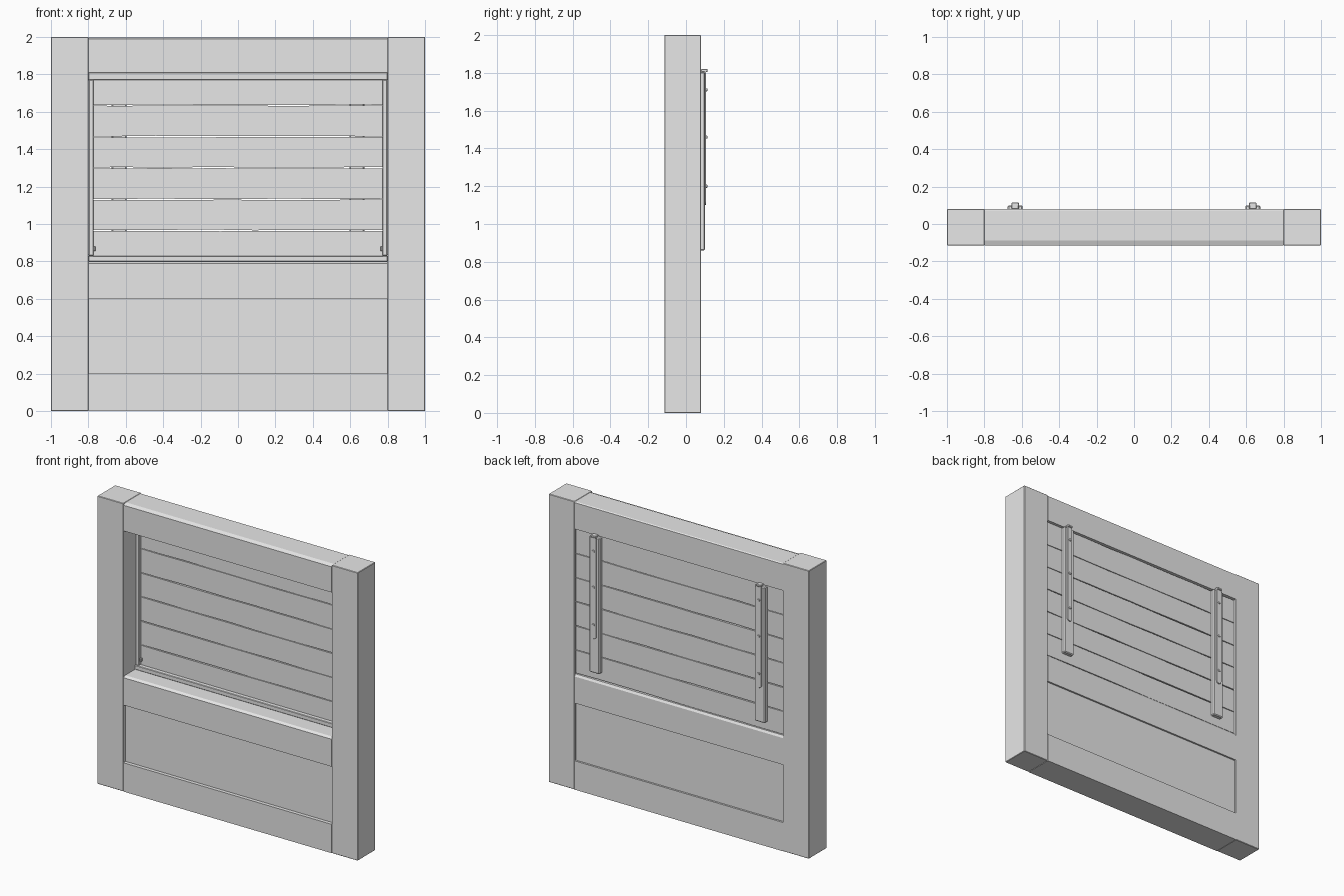
import bpy, bmesh, math, random

if "Cube" in bpy.data.objects:
    bpy.data.objects.remove(bpy.data.objects["Cube"])

random.seed(4)
mat = bpy.data.materials.new("plain grey")
mat.diffuse_color = (0.8, 0.8, 0.8, 1)
mat.use_nodes = True
mat.node_tree.nodes["Principled BSDF"].inputs["Base Color"].default_value = mat.diffuse_color
YF, YB = -0.115, 0.08      # wall front and back


def finish(name, bm, bevel=0):
    bmesh.ops.recalc_face_normals(bm, faces=bm.faces)
    me = bpy.data.meshes.new(name)
    bm.to_mesh(me)
    bm.free()
    me.materials.append(mat)
    ob = bpy.data.objects.new(name, me)
    bpy.context.collection.objects.link(ob)
    if bevel:
        m = ob.modifiers.new("bevel", 'BEVEL')
        m.width, m.segments = bevel, 1
    return ob


def prism(name, pts, axis, a, b, bevel=0):
    """Extrude a 2D outline along x (points are y,z) or along y (points are x,z)."""
    bm = bmesh.new()
    put = (lambda p, t: (t, p[0], p[1])) if axis == 'x' else (lambda p, t: (p[0], t, p[1]))
    lo = [bm.verts.new(put(p, a)) for p in pts]
    hi = [bm.verts.new(put(p, b)) for p in pts]
    bm.faces.new(lo)
    bm.faces.new(hi)
    n = len(pts)
    for i in range(n):
        j = (i + 1) % n
        bm.faces.new((lo[i], lo[j], hi[j], hi[i]))
    return finish(name, bm, bevel)


def box(name, x0, x1, y0, y1, z0, z1, bevel=0):
    return prism(name, [(x0, z0), (x1, z0), (x1, z1), (x0, z1)], 'y', y0, y1, bevel)


# timber frame: rails between two posts
for s, side in ((-1, "left"), (1, "right")):
    box(side + "_post", *sorted((s * 0.8, s)), YF, YB, 0, 2, 0.003)
box("bottom_rail", -0.8, 0.8, YF, YB, 0, 0.2)
prism("top_rail", [(YF, 1.81), (YB, 1.81), (YB, 1.993), (YB - 0.008, 1.998),
                   (YF + 0.027, 1.998), (YF, 1.988)], 'x', -0.8, 0.8)
prism("sill_rail", [(YF + 0.001, 0.6), (YB - 0.001, 0.6), (YB - 0.001, 0.785), (YB - 0.01, 0.8),
                    (YF + 0.02, 0.8), (YF + 0.001, 0.79)], 'x', -0.8, 0.8)
box("lower_panel", -0.8, 0.8, YF + 0.025, YB - 0.013, 0.2, 0.6)

# thin window frame set deep in the opening
box("window_frame_bottom", -0.8, 0.8, 0.01, 0.042, 0.8, 0.83, 0.003)
box("window_frame_top", -0.8, 0.8, 0.01, 0.042, 1.77, 1.81, 0.003)
for s, side in ((-1, "left"), (1, "right")):
    box(side + "_window_frame", *sorted((s * 0.772, s * 0.798)), 0.015, 0.042, 0.83, 1.77, 0.003)
    box(side + "_frame_catch", *sorted((s * 0.762, s * 0.772)), 0.025, 0.04, 0.855, 0.88, 0.002)

# shutter planks with slightly worn edges
cuts = [0.803, 0.965, 1.132, 1.3, 1.467, 1.635, 1.807]
xs = [-0.797 + 1.594 * i / 9 for i in range(10)]
for k in range(6):
    low = [(x, cuts[k] + random.uniform(0.001, 0.005)) for x in xs]
    top = [(x, cuts[k + 1] - random.uniform(0.001, 0.004)) for x in reversed(xs)]
    prism(f"shutter_plank_{k + 1}", low + top, 'y', 0.042, 0.066)

# battens, straps and bolts on the back
for s, side in ((-1, "left"), (1, "right")):
    c = s * 0.635
    box(side + "_batten", c - 0.04, c + 0.04, 0.066, 0.1, 0.86, 1.805, 0.006)
    r = 0.019
    arc = [(c + r * math.cos(a), 1.12 + r * math.sin(a))
           for a in (math.pi * (1 + i / 8) for i in range(9))]
    prism(side + "_strap", arc + [(c + r, 1.82), (c - r, 1.82)], 'y', 0.098, 0.107, 0.001)
    box(side + "_strap_hook", c - r, c + r, 0.08, 0.115, 1.805, 1.82, 0.003)
    for i, z in enumerate((1.2, 1.46, 1.71)):
        ring = [(c + 0.009 * math.cos(math.tau * j / 10), z + 0.009 * math.sin(math.tau * j / 10))
                for j in range(10)]
        prism(f"{side}_bolt_{i + 1}", ring, 'y', 0.105, 0.113, 0.002)
